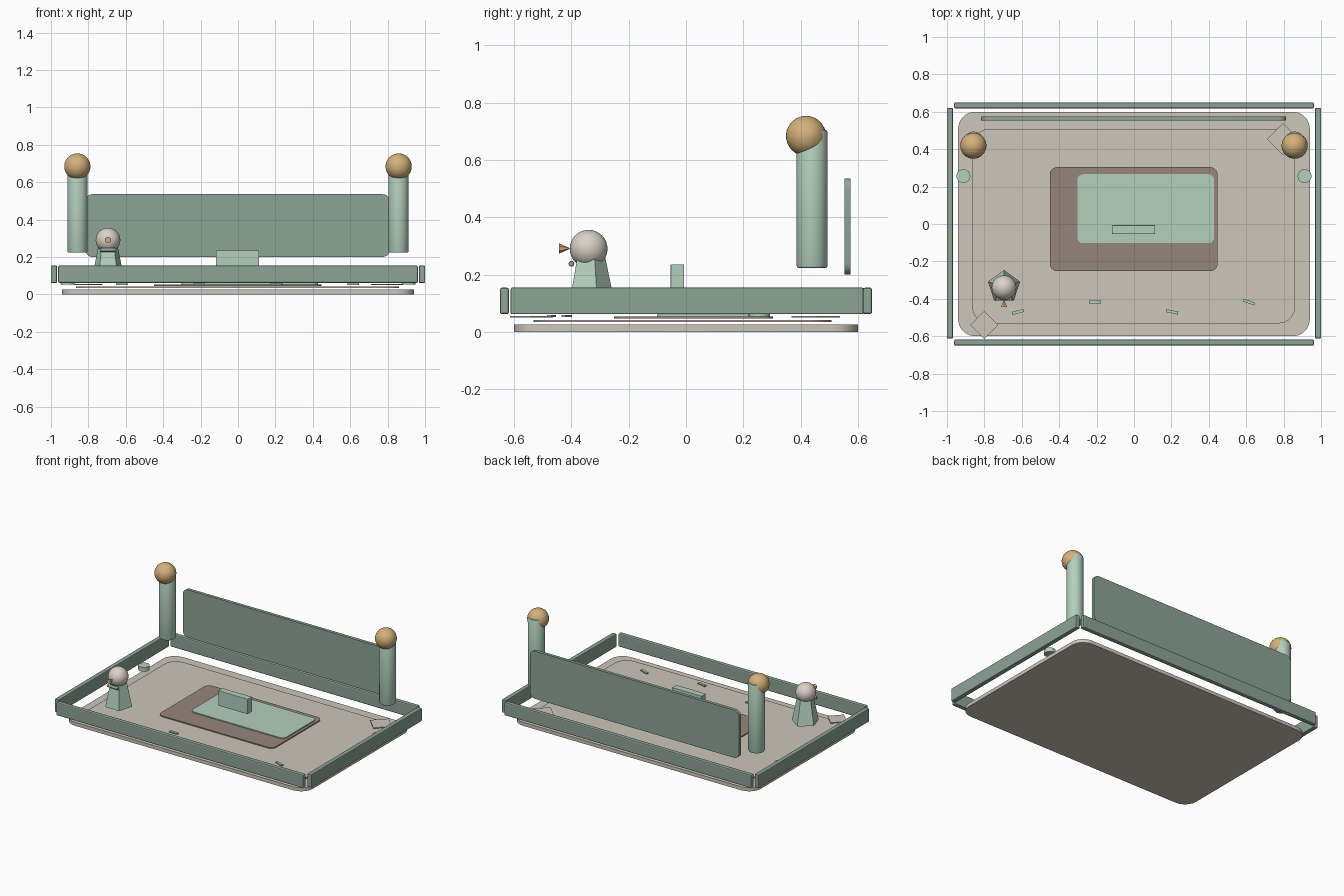
import bpy, bmesh, math
from mathutils import Matrix

if "Cube" in bpy.data.objects:
    bpy.data.objects.remove(bpy.data.objects["Cube"])


def material(name, r, g, b):
    lin = [((c / 255 + 0.055) / 1.055) ** 2.4 for c in (r, g, b)]
    m = bpy.data.materials.new(name)
    m.diffuse_color = (*lin, 1)
    m.use_nodes = True
    m.node_tree.nodes["Principled BSDF"].inputs["Base Color"].default_value = m.diffuse_color
    return m


BEIGE = material("warm_beige", 205, 199, 187)
MINT = material("pale_mint", 180, 208, 190)
GREEN = material("sage_green", 142, 164, 150)
BROWN = material("dusty_brown", 150, 134, 124)
TAN = material("golden_tan", 212, 176, 122)
CREAM = material("light_cream", 217, 210, 200)


def finish(name, bm, mat, smooth=False):
    bmesh.ops.recalc_face_normals(bm, faces=bm.faces)
    me = bpy.data.meshes.new(name)
    bm.to_mesh(me)
    bm.free()
    me.materials.append(mat)
    ob = bpy.data.objects.new(name, me)
    bpy.context.collection.objects.link(ob)
    if smooth:
        bpy.ops.object.select_all(action='DESELECT')
        ob.select_set(True)
        bpy.context.view_layer.objects.active = ob
        bpy.ops.object.shade_smooth_by_angle(angle=math.radians(40))
    return ob


def plate(name, x0, x1, y0, y1, z0, z1, r, mat, seg=5):
    """Rounded rectangle extruded from z0 to z1."""
    bm = bmesh.new()
    corners = ((x1 - r, y1 - r), (x0 + r, y1 - r), (x0 + r, y0 + r), (x1 - r, y0 + r))
    verts = []
    for q, (cx, cy) in enumerate(corners):
        for i in range(seg + 1):
            a = math.pi / 2 * (q + i / seg)
            verts.append(bm.verts.new((cx + r * math.cos(a), cy + r * math.sin(a), z0)))
    face = bm.faces.new(verts)
    top = bmesh.ops.extrude_face_region(bm, geom=[face], use_keep_orig=True)["geom"]
    bmesh.ops.translate(bm, vec=(0, 0, z1 - z0),
                        verts=[g for g in top if isinstance(g, bmesh.types.BMVert)])
    return finish(name, bm, mat, True)


def box(name, c, size, mat, bevel=0.0, turn=0.0):
    bm = bmesh.new()
    bmesh.ops.create_cube(bm, size=1)
    bmesh.ops.scale(bm, vec=size, verts=bm.verts)
    if bevel:
        bmesh.ops.bevel(bm, geom=bm.edges[:], offset=bevel, segments=2,
                        profile=0.5, affect='EDGES')
    bmesh.ops.transform(bm, verts=bm.verts, matrix=Matrix.Translation(c)
                        @ Matrix.Rotation(math.radians(turn), 4, 'Z'))
    return finish(name, bm, mat)


def cone(name, c, r1, r2, depth, n, mat, rot=Matrix(), bevel=0.0, smooth=False):
    bm = bmesh.new()
    bmesh.ops.create_cone(bm, cap_ends=True, segments=n, radius1=r1, radius2=r2, depth=depth)
    if bevel:
        rims = [e for e in bm.edges if abs(e.verts[0].co.z - e.verts[1].co.z) < 1e-5]
        bmesh.ops.bevel(bm, geom=rims, offset=bevel, segments=2, profile=0.5, affect='EDGES')
    bmesh.ops.transform(bm, verts=bm.verts, matrix=Matrix.Translation(c) @ rot)
    return finish(name, bm, mat, smooth)


def ball(name, c, r, mat):
    bm = bmesh.new()
    bmesh.ops.create_uvsphere(bm, u_segments=32, v_segments=16, radius=r,
                              matrix=Matrix.Translation(c))
    return finish(name, bm, mat, True)


# Layered floor and rugs
plate("floor_base", -0.94, 0.94, -0.6, 0.6, 0.0, 0.025, 0.09, BEIGE)
plate("floor_inset", -0.866, 0.862, -0.532, 0.508, 0.034, 0.042, 0.09, BEIGE)
plate("brown_rug", -0.45, 0.447, -0.252, 0.304, 0.046, 0.053, 0.04, BROWN)
plate("mint_rug", -0.303, 0.428, -0.102, 0.266, 0.054, 0.061, 0.03, MINT)

# Low surrounding rails
for side, s in (("front", -1), ("back", 1)):
    box(side + "_rail", (0, s * 0.634, 0.108), (1.925, 0.032, 0.093), GREEN, 0.008)
for side, s in (("left", -1), ("right", 1)):
    box(side + "_rail", (s * 0.984, 0.004, 0.108), (0.032, 1.232, 0.093), GREEN, 0.005)

# Upright back panel: plate built flat, then stood up
panel = plate("back_panel", -0.817, 0.813, 0.2, 0.536, -0.575, -0.553, 0.04, GREEN)
panel.data.transform(Matrix.Rotation(math.pi / 2, 4, 'X'))

# Posts with ball tops, and small studs beside them
for side, s in (("left", -1), ("right", 1)):
    cone(side + "_post", (s * 0.858, 0.44, 0.464), 0.054, 0.054, 0.482, 32, MINT,
         bevel=0.008, smooth=True)
    ball(side + "_post_ball", (s * 0.859, 0.419, 0.684), 0.07, TAN)
    cone(side + "_stud", (s * 0.912, 0.256, 0.069), 0.037, 0.037, 0.03, 24, MINT, smooth=True)

# Corner diamonds
box("front_corner_tile", (-0.8, -0.54, 0.053), (0.106, 0.106, 0.006), BEIGE, turn=45)
box("back_corner_tile", (0.797, 0.453, 0.053), (0.12, 0.12, 0.006), BEIGE, turn=45)

# Floor dashes
for i, (x, y, turn) in enumerate(((-0.62, -0.47, 14), (-0.208, -0.417, 2),
                                  (0.204, -0.47, -12), (0.615, -0.417, -20))):
    box(f"floor_dash_{i + 1}", (x, y, 0.055), (0.064, 0.016, 0.008), MINT, turn=turn)

# Block above the rug
box("center_block", (-0.002, -0.03, 0.182), (0.23, 0.047, 0.106), MINT, 0.002)

# Small figure: five-sided body, head, flared nose, collar bar
X, Y = -0.695, -0.336
cone("figure_body", (X, Y, 0.173), 0.09, 0.054, 0.174, 5, MINT)
body = bpy.data.objects["figure_body"]
co = [v.co for v in body.data.vertices]
if abs(max(c.y for c in co) - (Y + 0.09)) > 0.001:  # point one corner to the back
    step = next(c for c in co if abs(c.z - min(k.z for k in co)) < 1e-4)
    ang = math.pi / 2 - math.atan2(step.y - Y, step.x - X)
    body.data.transform(Matrix.Translation((X, Y, 0)) @ Matrix.Rotation(ang, 4, 'Z')
                        @ Matrix.Translation((-X, -Y, 0)))
ball("figure_head", (X, -0.34, 0.29), 0.066, CREAM)
cone("figure_nose", (X, -0.425, 0.291), 0.018, 0.002, 0.036, 6, TAN,
     rot=Matrix.Rotation(-math.pi / 2, 4, 'X'))
cone("figure_collar", (X, -0.4, 0.238), 0.01, 0.01, 0.086, 12, GREEN,
     rot=Matrix.Rotation(math.pi / 2, 4, 'Y'), bevel=0.004, smooth=True)
